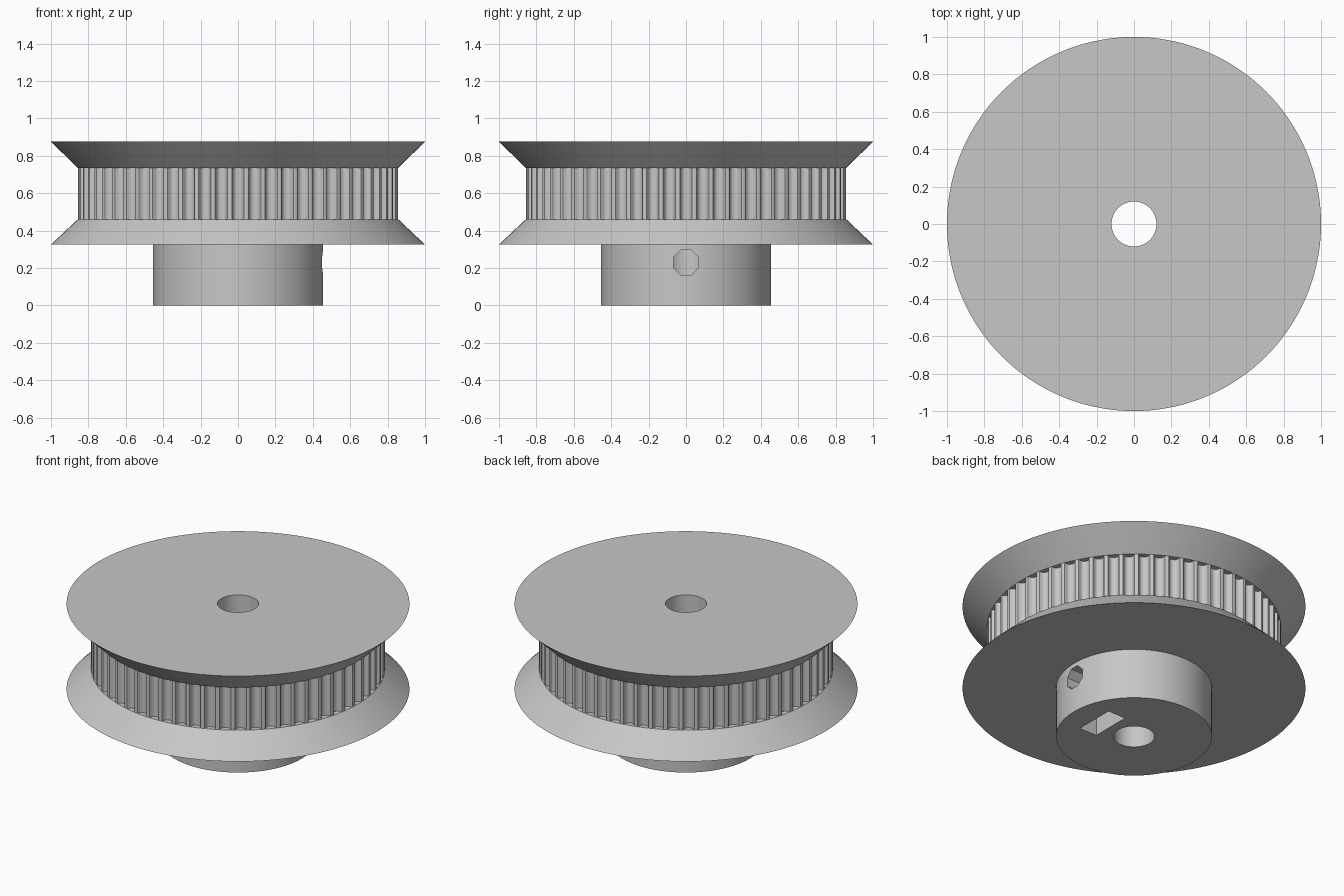
import bpy
import bmesh
import math

if "Cube" in bpy.data.objects:
    bpy.data.objects.remove(bpy.data.objects["Cube"])

# Main dimensions
BORE, HUB, BELT, RIM = 0.12, 0.455, 0.857, 1.0
Z_HUB, Z_LOW, Z_HIGH, Z_TOP = 0.325, 0.46, 0.735, 0.875
TEETH, SEGMENTS = 60, 144
SCREW_Z = 0.23

grey = bpy.data.materials.new("plain grey")
grey.use_nodes = True
colour = (0.57, 0.57, 0.57, 1)
grey.diffuse_color = colour
grey.node_tree.nodes["Principled BSDF"].inputs["Base Color"].default_value = colour


def circle(radius):
    step = math.tau / SEGMENTS
    return [(radius * math.cos(i * step), radius * math.sin(i * step)) for i in range(SEGMENTS)]


def add_walls(bm, rings, closed=False):
    """Join a stack of (outline, height) rings with quads."""
    loops = [[bm.verts.new((x, y, z)) for x, y in outline] for outline, z in rings]
    pairs = list(zip(loops, loops[1:]))
    if closed:
        pairs.append((loops[-1], loops[0]))
    for a, b in pairs:
        for i in range(len(a)):
            j = (i + 1) % len(a)
            bm.faces.new((a[i], a[j], b[j], b[i]))


def finish(name, bm):
    mesh = bpy.data.meshes.new(name)
    bm.to_mesh(mesh)
    bm.free()
    mesh.materials.append(grey)
    obj = bpy.data.objects.new(name, mesh)
    bpy.context.collection.objects.link(obj)
    return obj


def activate(obj):
    bpy.ops.object.select_all(action="DESELECT")
    obj.select_set(True)
    bpy.context.view_layer.objects.active = obj


def smooth(obj):
    activate(obj)
    bpy.ops.object.shade_smooth_by_angle(angle=math.radians(25))


def lathe(name, profile):
    bm = bmesh.new()
    add_walls(bm, [(circle(r), z) for r, z in profile], closed=True)
    bmesh.ops.recalc_face_normals(bm, faces=bm.faces)
    return finish(name, bm)


def prism_x(name, outline, x0, x1):
    """Solid prism along x from a (y, z) outline."""
    bm = bmesh.new()
    base = bm.faces.new([bm.verts.new((x0, y, z)) for y, z in outline])
    grown = bmesh.ops.extrude_face_region(bm, geom=[base])["geom"]
    moved = [v for v in grown if isinstance(v, bmesh.types.BMVert)]
    bmesh.ops.translate(bm, vec=(x1 - x0, 0, 0), verts=moved)
    bmesh.ops.recalc_face_normals(bm, faces=bm.faces)
    obj = finish(name, bm)
    obj.hide_render = True
    return obj


def cut(obj, cutter):
    mod = obj.modifiers.new("cut", "BOOLEAN")
    mod.operation = "DIFFERENCE"
    mod.solver = "EXACT"
    mod.object = cutter
    activate(obj)
    bpy.ops.object.modifier_apply(modifier=mod.name)
    bpy.data.objects.remove(cutter)


# Hub with the lower flange
hub = lathe("hub_and_lower_flange", [
    (BORE, 0), (HUB, 0), (HUB, Z_HUB), (RIM, Z_HUB), (BELT, Z_LOW), (BORE, Z_LOW)])

# Captive nut slot, open at the bottom with a pointed top
half = 0.13
shoulder = half * math.tan(math.radians(30))
cut(hub, prism_x("nut_cutter", [
    (-half, -0.1), (half, -0.1), (half, SCREW_Z + shoulder),
    (0, SCREW_Z + 2 * shoulder), (-half, SCREW_Z + shoulder)], 0.178, 0.303))

# Eight-sided set screw hole on the left side
octagon = []
for i in range(8):
    a = math.tau * (i + 0.5) / 8
    octagon.append((0.073 * math.cos(a), SCREW_Z + 0.073 * math.sin(a)))
cut(hub, prism_x("screw_cutter", octagon, 0.02, 0.6))
smooth(hub)

# Toothed belt ring: rounded grooves as (half width, depth), mirrored
groove = [(0.0385, 0), (0.0333, 0.0017), (0.0308, 0.006), (0.0282, 0.0156),
          (0.0232, 0.0245), (0.0185, 0.0289), (0.0128, 0.0322)]
groove = [(-w, d) for w, d in groove] + [(0, 0.0348)] + [(w, d) for w, d in reversed(groove)]
outline = []
for t in range(TEETH):
    for w, depth in groove:
        a = math.tau * t / TEETH + w / BELT
        outline.append(((BELT - depth) * math.cos(a), (BELT - depth) * math.sin(a)))
bm = bmesh.new()
add_walls(bm, [(outline, Z_LOW), (outline, Z_HIGH)])
add_walls(bm, [(circle(BORE), Z_HIGH), (circle(BORE), Z_LOW)])
smooth(finish("toothed_ring", bm))

# Upper flange
smooth(lathe("upper_flange", [
    (BORE, Z_HIGH), (BELT, Z_HIGH), (RIM, Z_TOP), (BORE, Z_TOP)]))
